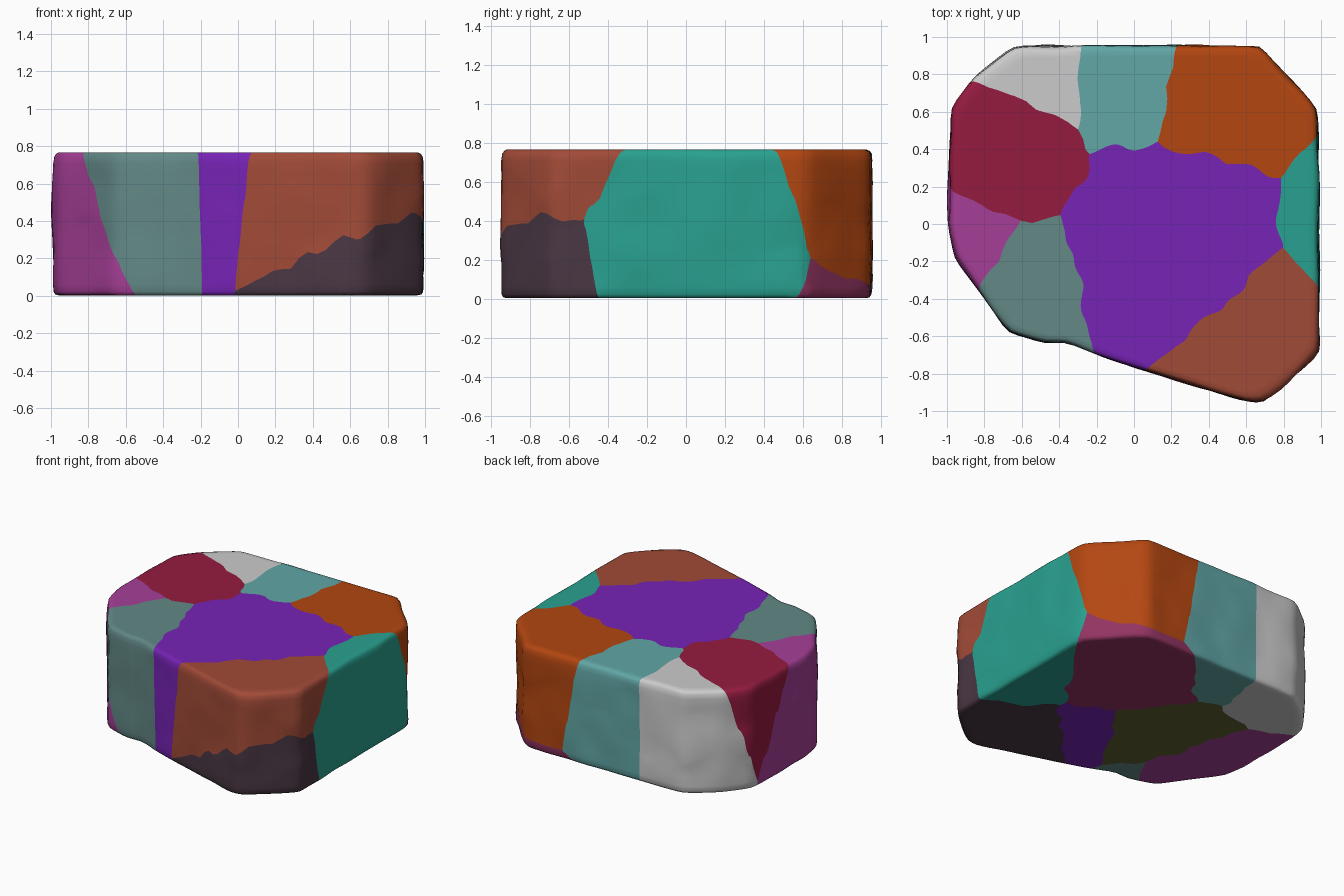
import bpy, bmesh, math
from mathutils import Vector, noise
from mathutils.geometry import intersect_point_line

if "Cube" in bpy.data.objects:
    bpy.data.objects.remove(bpy.data.objects["Cube"])

TOP, BOT = 0.767, 0.003
# Plan outline of the block, counter-clockwise
OUTLINE = [(0.67, 0.95), (0.98, 0.62), (0.99, 0.0), (0.99, -0.68), (0.90, -0.78),
           (0.69, -0.95), (0.61, -0.95), (0.0, -0.77), (-0.22, -0.69), (-0.37, -0.63),
           (-0.48, -0.635), (-0.67, -0.58), (-0.96, -0.18), (-0.99, 0.0), (-0.99, 0.2),
           (-0.98, 0.62), (-0.84, 0.79), (-0.64, 0.95), (0.0, 0.955)][::-1]
PTS = [Vector((x, y, 0)) for x, y in OUTLINE]


def resample(step):
    out = []
    for a, b in zip(PTS, PTS[1:] + PTS[:1]):
        n = max(1, round((b - a).length / step))
        out += [a.lerp(b, i / n) for i in range(n)]
    n = len(out)
    # soften corners slightly
    return [out[i] * 0.6 + (out[i - 1] + out[(i + 1) % n]) * 0.2 for i in range(n)]


def rim_distance(p):
    best = 9.0
    for a, b in zip(PTS, PTS[1:] + PTS[:1]):
        q, t = intersect_point_line(Vector((p.x, p.y, 0)), a, b)
        q = a.lerp(b, min(1, max(0, t)))
        best = min(best, (Vector((p.x, p.y, 0)) - q).length)
    return best


def build_block():
    # rings from the bottom centre, up the sides, to the top centre
    bm = bmesh.new()
    ring_pts = resample(0.05)
    flat = [i / 16 for i in range(1, 16)] + [0.97]
    prof = [(f, BOT) for f in flat] + [(0.988, BOT + 0.005), (0.997, BOT + 0.02)]
    prof += [(1.0, 0.06 + 0.65 * i / 12) for i in range(13)]
    prof += [(0.995, TOP - 0.022), (0.985, TOP - 0.008)] + [(f, TOP) for f in flat[::-1]]
    rings = []
    for f, z in prof:
        ring = []
        for p in ring_pts:
            q = Vector((p.x * f, p.y * f, z))
            if f > 0.98:
                q.xy *= 1 + 0.012 * noise.noise(q * 4.5)
            ring.append(bm.verts.new(q))
        rings.append(ring)
    n = len(ring_pts)
    for r0, r1 in zip(rings, rings[1:]):
        for i in range(n):
            j = (i + 1) % n
            bm.faces.new((r0[i], r0[j], r1[j], r1[i]))
    for ring, z in ((rings[0], BOT), (rings[-1], TOP)):
        c = bm.verts.new((0, 0, z))
        for i in range(n):
            bm.faces.new((ring[i], ring[(i + 1) % n], c))
    bmesh.ops.recalc_face_normals(bm, faces=bm.faces)
    return bm


# Patches: score = a*x + b*y + c + k*depth below top; the lowest score owns the point
PATCHES = {
    "top_centre_patch": (-0.30, 0.30, 0.045, 0.15, (118, 40, 180)),
    "front_right_patch": (-1.40, 1.58, 1.114, 0.0, (160, 76, 58)),
    "front_lower_patch": (-1.86, 1.78, 2.074, -1.1, (75, 58, 70)),
    "right_side_patch": (-2.90, 0.10, 2.105, -0.79, (45, 160, 143)),
    "back_right_patch": (-0.90, -1.84, 1.049, -0.1, (178, 72, 24)),
    "bottom_right_patch": (-0.90, -1.24, 1.529, -1.6, (145, 55, 98)),
    "back_patch": (0.0, -2.0, 1.0, -0.27, (98, 165, 165)),
    "back_left_patch": (1.10, -2.10, 1.405, -0.27, None),
    "left_patch": (1.74, -0.70, 0.88, 0.25, (148, 33, 66)),
    "left_lower_patch": (2.26, 0.36, 1.20, -0.3, (165, 65, 150)),
    "front_left_patch": (1.58, 0.78, 0.776, 0.1, (98, 135, 133)),
    "bottom_patch": (0.50, -0.20, 1.2525, -1.6, (95, 95, 55)),
}


def wobble(bm):
    # ragged patch borders: slide vertices within the surface
    for v in bm.verts:
        p = v.co.copy()
        if p.z > TOP - 1e-4 or p.z < BOT + 1e-4:
            amp = 0.05 * min(1, max(0, (rim_distance(p) - 0.06) / 0.15))
            s = noise.noise_vector(p * 7)
            v.co.x += amp * s.x
            v.co.y += amp * s.y
        elif 0.06 < p.z < 0.71:
            amp = 0.07 * min(1, (p.z - 0.06) / 0.12, (0.71 - p.z) / 0.12)
            v.co.z += amp * noise.noise(p * 8)


block = build_block()
for name, (a, b, c, k, rgb) in PATCHES.items():
    bm = block.copy()
    for other, (a2, b2, c2, k2, _) in PATCHES.items():
        if other == name or not bm.faces:
            continue
        g = Vector((a2 - a, b2 - b, k - k2))
        d = (c2 - c) + TOP * (k2 - k)
        bmesh.ops.bisect_plane(bm, geom=bm.verts[:] + bm.edges[:] + bm.faces[:],
                               dist=1e-6, plane_co=g * (-d / g.length_squared),
                               plane_no=g.normalized(), clear_inner=True)
    wobble(bm)
    for f in bm.faces:
        f.smooth = True
    me = bpy.data.meshes.new(name)
    bm.to_mesh(me)
    bm.free()
    ob = bpy.data.objects.new(name, me)
    bpy.context.collection.objects.link(ob)
    if rgb:
        mat = bpy.data.materials.new(name + "_colour")
        mat.diffuse_color = [(v / 255) ** 2.2 for v in rgb] + [1]
        mat.use_nodes = True
        mat.node_tree.nodes["Principled BSDF"].inputs["Base Color"].default_value = mat.diffuse_color
        me.materials.append(mat)
block.free()
